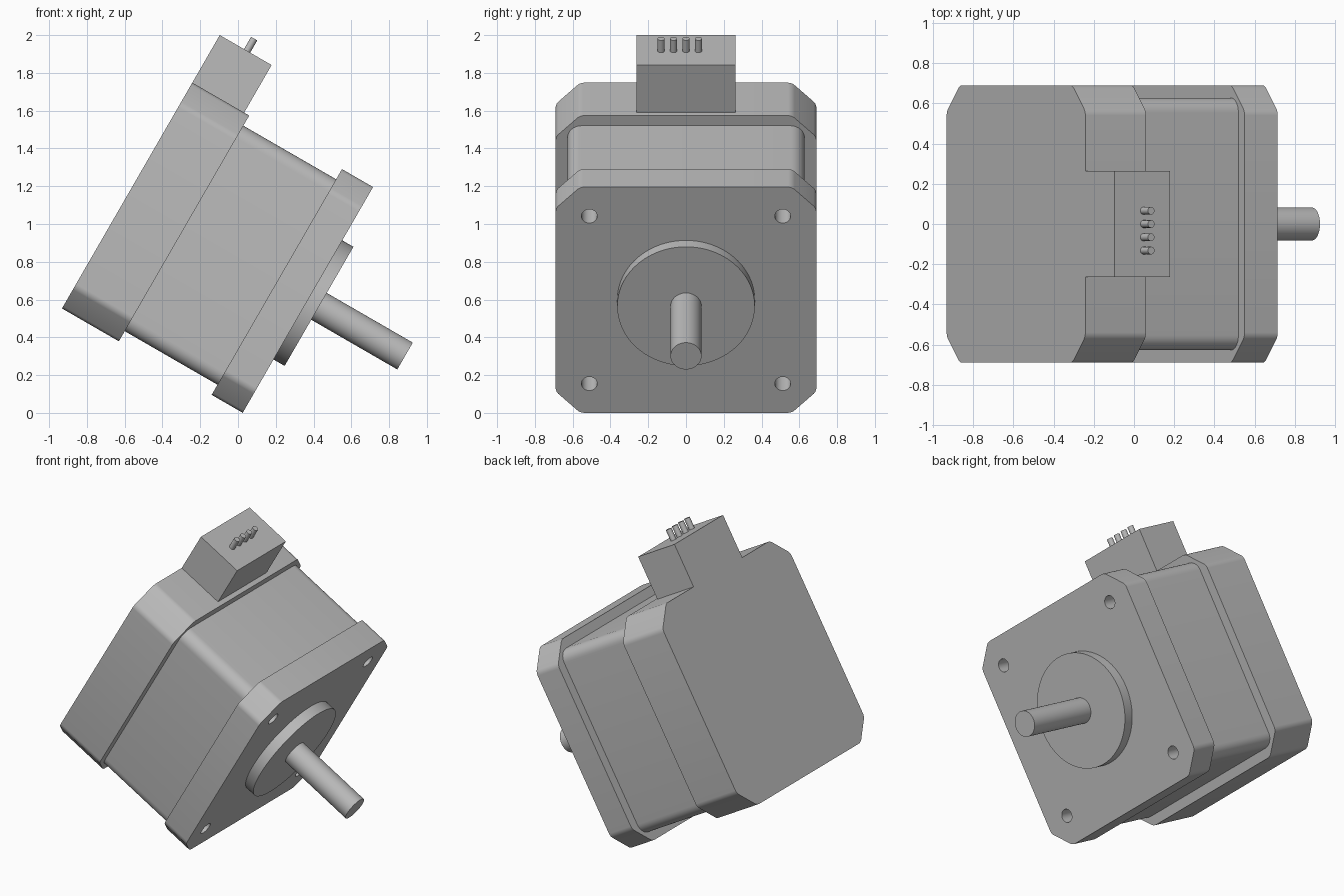
import bpy
import bmesh
from math import radians
from mathutils import Matrix, Vector

cube = bpy.data.objects.get("Cube")
if cube:
    bpy.data.objects.remove(cube, do_unlink=True)

# Single metal grey
grey = bpy.data.materials.new("metal grey")
grey.use_nodes = True
grey.diffuse_color = (0.5, 0.5, 0.5, 1)
grey.node_tree.nodes["Principled BSDF"].inputs["Base Color"].default_value = (0.5, 0.5, 0.5, 1)

# Parts are built with the shaft along local x, then tilted nose-down
TILT = Matrix.Translation((0.37, 0, 0.598)) @ Matrix.Rotation(radians(30), 4, 'Y')
HALF = 0.69      # half width of the square end pieces
PLATE = -0.19    # rear of the front plate
CAP = -0.757     # front of the rear cap
REAR = -1.105    # rear of the motor


def add_object(name, bm):
    mesh = bpy.data.meshes.new(name)
    bmesh.ops.recalc_face_normals(bm, faces=bm.faces)
    bm.to_mesh(mesh)
    bm.free()
    mesh.materials.append(grey)
    obj = bpy.data.objects.new(name, mesh)
    bpy.context.collection.objects.link(obj)
    obj.matrix_world = TILT
    return obj


def smooth(obj):
    bpy.ops.object.select_all(action='DESELECT')
    obj.select_set(True)
    bpy.context.view_layer.objects.active = obj
    bpy.ops.object.shade_smooth_by_angle(angle=radians(30))


def block(name, lo, hi, bevels=()):
    """Box between two corners; bevels act on the edges along the shaft."""
    lo, hi = Vector(lo), Vector(hi)
    bm = bmesh.new()
    bmesh.ops.create_cube(bm, size=1, matrix=Matrix.Translation((lo + hi) / 2)
                          @ Matrix.Diagonal((*(hi - lo), 1)))
    for width, segments in bevels:
        edges = [e for e in bm.edges
                 if abs(e.verts[0].co.x - e.verts[1].co.x) > 0.01]
        bmesh.ops.bevel(bm, geom=edges, offset=width, offset_type='OFFSET',
                        segments=segments, profile=0.5, affect='EDGES')
    return add_object(name, bm)


def square(name, back, front, half, bevels):
    return block(name, (back, -half, -half), (front, half, half), bevels)


def add_rod(bm, start, end, radius, sides):
    start, end = Vector(start), Vector(end)
    axis = end - start
    turn = axis.to_track_quat('Z', 'Y').to_matrix().to_4x4()
    bmesh.ops.create_cone(bm, cap_ends=True, segments=sides, radius1=radius,
                          radius2=radius, depth=axis.length,
                          matrix=Matrix.Translation((start + end) / 2) @ turn)


def rod(name, start, end, radius, sides=64):
    bm = bmesh.new()
    add_rod(bm, start, end, radius, sides)
    obj = add_object(name, bm)
    smooth(obj)
    return obj


# Square end pieces with softened corner chamfers, and the rounded core
# (a 45 degree chamfer has its width measured along each side)
chamfer = [(0.13, 1), (0.02, 4)]
plate = square("front_plate", PLATE, 0, HALF, chamfer)
cap = square("rear_cap", REAR, CAP, HALF, chamfer)
core = square("motor_core", CAP, PLATE, 0.628, [(0.075, 8)])

# Four mounting holes through the front plate
bm = bmesh.new()
for y in (-0.512, 0.512):
    for z in (-0.512, 0.512):
        add_rod(bm, (PLATE - 0.05, y, z), (0.05, y, z), 0.042, 32)
cutter = add_object("hole_cutter", bm)
cutter.hide_render = True
cut = plate.modifiers.new("mounting_holes", 'BOOLEAN')
cut.operation = 'DIFFERENCE'
cut.solver = 'EXACT'
cut.object = cutter
bpy.context.view_layer.objects.active = plate
bpy.ops.object.modifier_apply(modifier=cut.name)
bpy.data.objects.remove(cutter, do_unlink=True)

for part in (plate, cap, core):
    smooth(part)

# Centring boss and output shaft
rod("centring_boss", (0, 0, 0), (0.068, 0, 0), 0.364, 96)
rod("shaft", (0.06, 0, 0), (0.594, 0, 0), 0.082)

# Plug housing on the rear cap, with its row of pins
TOP = 0.981
block("plug_housing", (REAR, -0.263, HALF), (-0.788, 0.263, TOP))
for i in range(4):
    y = -0.132 + 0.066 * i
    rod(f"plug_pin_{i + 1}", (-0.938, y, TOP), (-0.938, y, TOP + 0.075), 0.019, 24)
